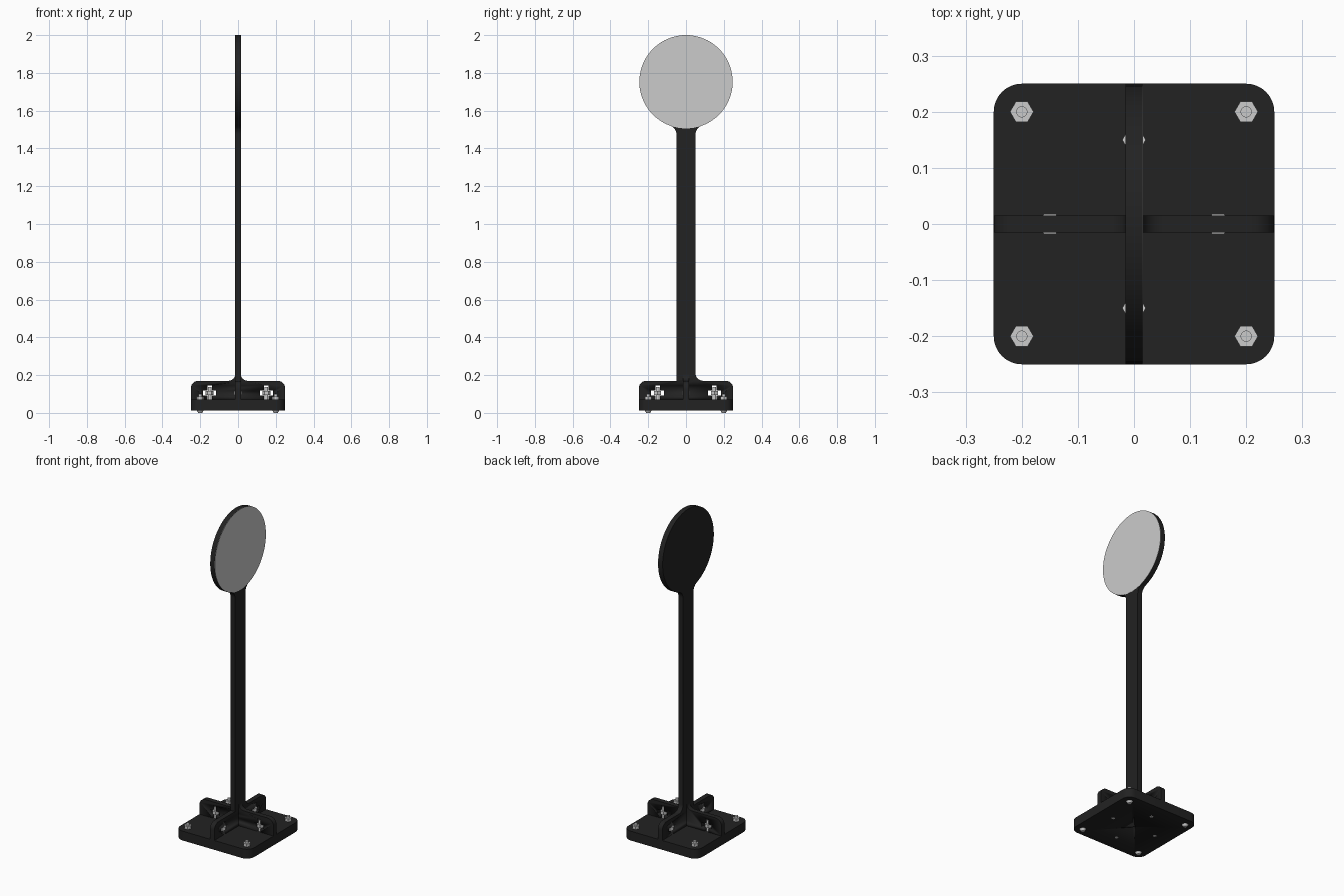
import bpy, bmesh
from math import sin, cos, radians, atan2, sqrt, degrees
from mathutils import Matrix

if "Cube" in bpy.data.objects:
    bpy.data.objects.remove(bpy.data.objects["Cube"])


def material(name, v):
    m = bpy.data.materials.new(name)
    m.diffuse_color = (v, v, v, 1)
    m.use_nodes = True
    m.node_tree.nodes["Principled BSDF"].inputs["Base Color"].default_value = m.diffuse_color
    return m


BLACK = material("black", 0.016)
STEEL = material("steel", 0.55)


def arc(cx, cy, r, a0, a1, n=8):
    return [(cx + r * cos(radians(a0 + (a1 - a0) * i / n)),
             cy + r * sin(radians(a0 + (a1 - a0) * i / n))) for i in range(n + 1)]


def mirrored(half):
    return half + [(-u, v) for u, v in reversed(half)]


def slab(name, profiles, axis, lo, hi, mat=None):
    """Extrude closed 2D profiles along an axis from lo to hi."""
    place = {"x": lambda u, v, w: (w, u, v),
             "y": lambda u, v, w: (u, w, v),
             "z": lambda u, v, w: (u, v, w)}[axis]
    bm = bmesh.new()
    for p in profiles:
        bottom = [bm.verts.new(place(u, v, lo)) for u, v in p]
        top = [bm.verts.new(place(u, v, hi)) for u, v in p]
        bm.faces.new(bottom)
        bm.faces.new(top)
        for i in range(len(p)):
            j = (i + 1) % len(p)
            bm.faces.new((bottom[i], bottom[j], top[j], top[i]))
    bmesh.ops.recalc_face_normals(bm, faces=bm.faces)
    return finish(name, bm, mat)


def finish(name, bm, mat):
    me = bpy.data.meshes.new(name)
    bm.to_mesh(me)
    bm.free()
    ob = bpy.data.objects.new(name, me)
    bpy.context.collection.objects.link(ob)
    if mat:
        me.materials.append(mat)
    bpy.ops.object.select_all(action="DESELECT")
    ob.select_set(True)
    bpy.context.view_layer.objects.active = ob
    bpy.ops.object.shade_smooth_by_angle(angle=radians(30))
    return ob


def cut(ob, cutter):
    cutter.hide_render = True
    cutter.hide_set(True)
    mod = ob.modifiers.new("cut", "BOOLEAN")
    mod.operation = "DIFFERENCE"
    mod.object = cutter
    mod.solver = "EXACT"


def bolt(name, x, y, rods):
    """Stack of coaxial pieces: (sides, bottom radius, top radius, z0, z1)."""
    bm = bmesh.new()
    for n, r0, r1, z0, z1 in rods:
        bmesh.ops.create_cone(bm, cap_ends=True, segments=n, radius1=r0, radius2=r1,
                              depth=z1 - z0,
                              matrix=Matrix.Translation((x, y, (z0 + z1) / 2)))
    finish(name, bm, STEEL)


T = 0.015            # half sheet thickness
PLATE = 0.07         # top of base plate
DISC_Z, DISC_R = 1.753, 0.247

# base plate with rounded corners and a small centre hole
c = 0.2
plate = slab("base_plate", [arc(c, c, .05, 0, 90) + arc(-c, c, .05, 90, 180)
                            + arc(-c, -c, .05, 180, 270) + arc(c, -c, .05, 270, 360)],
             "z", 0.013, PLATE, BLACK)
cut(plate, slab("plate_hole_cutter", [arc(0, 0, .006, 0, 337.5, 15)], "z", 0, 0.05))

# upright: foot, post, flared neck and round head in one profile
neck = 0.05
nz = DISC_Z - sqrt((DISC_R + neck) ** 2 - (.05 + neck) ** 2)
a = degrees(atan2(DISC_Z - nz, -(.05 + neck)))
upright = ([(-.25, PLATE), (.25, PLATE)] + arc(.21, .13, .04, 0, 90)
           + arc(.09, .21, .04, 270, 180)
           + arc(.05 + neck, nz, neck, 180, a)
           + arc(0, DISC_Z, DISC_R, a - 180, 360 - a, 72)[1:-1]
           + arc(-.05 - neck, nz, neck, 180 - a, 0)
           + [(-.05, .17)] + arc(-.21, .13, .04, 90, 180))
post = slab("upright_post", [upright], "x", -T, T, BLACK)

# cross rib with fillets running up to the post
rib_half = [(.25, PLATE)] + arc(.21, .13, .04, 0, 90) + arc(T + .035, .205, .035, 270, 180)
rib = slab("cross_rib", [mirrored(rib_half)], "y", -T, T, BLACK)

# cross-shaped slots for the captive nuts
slot = mirrored([(.012, .06), (.012, .092), (.034, .092), (.034, .118),
                 (.012, .118), (.012, .145)])
slots = [[(u + s * .15, v) for u, v in slot] for s in (-1, 1)]
cut(post, slab("post_slot_cutter", slots, "x", -.05, .05))
cut(rib, slab("rib_slot_cutter", slots, "y", -.05, .05))

# grey front face of the round head
slab("head_face", [arc(0, DISC_Z, DISC_R, 0, 355, 71)], "x", T, T + .001, STEEL)

# corner bolts with domed heads below and hex nuts above
for x in (-c, c):
    for y in (-c, c):
        bolt("corner_bolt", x, y, [(24, .011, .0185, 0, .013), (24, .01, .01, .01, .1),
                                   (6, .021, .021, PLATE, .088)])

# bolts with captive nuts in the ribs
for x, y in ((.15, 0), (-.15, 0), (0, .15), (0, -.15)):
    bolt("rib_bolt", x, y, [(24, .01, .01, .0125, .138), (6, .021, .021, .095, .115)])

# hex nuts point along x
for ob in bpy.data.objects:
    if "bolt" in ob.name:
        vs = ob.data.vertices
        cx = sum(v.co.x for v in vs) / len(vs)
        cy = sum(v.co.y for v in vs) / len(vs)
        ob.data.transform(Matrix.Translation((cx, cy, 0)) @ Matrix.Rotation(radians(90), 4, "Z")
                          @ Matrix.Translation((-cx, -cy, 0)))
